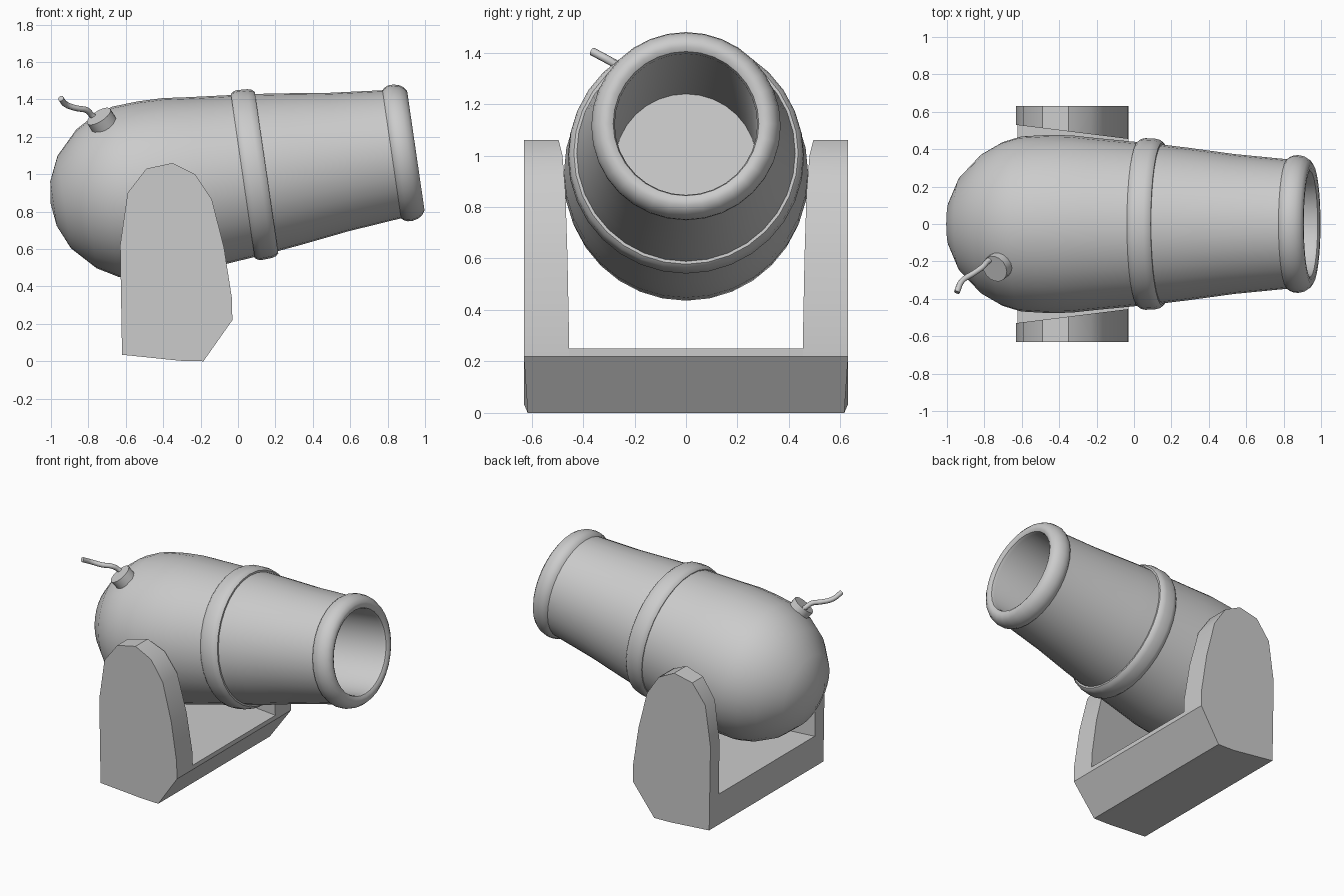
import bpy, bmesh, math
from mathutils import Matrix, Vector

if "Cube" in bpy.data.objects:
    bpy.data.objects.remove(bpy.data.objects["Cube"])

TILT = Matrix.Translation((0.09, 0, 1.0)) @ Matrix.Rotation(math.radians(-8.3), 4, 'Y')


def finish(name, bm, angle=30, matrix=Matrix()):
    bmesh.ops.remove_doubles(bm, verts=bm.verts, dist=1e-5)
    bmesh.ops.recalc_face_normals(bm, faces=bm.faces)
    mesh = bpy.data.meshes.new(name)
    bm.to_mesh(mesh)
    bm.free()
    ob = bpy.data.objects.new(name, mesh)
    bpy.context.collection.objects.link(ob)
    ob.matrix_world = matrix
    bpy.ops.object.select_all(action='DESELECT')
    ob.select_set(True)
    bpy.context.view_layer.objects.active = ob
    bpy.ops.object.shade_smooth_by_angle(angle=math.radians(angle))
    return ob


def lathe(name, profile, closed=False, segments=32):
    """Turn (along axis, radius) points around the tilted barrel axis."""
    bm = bmesh.new()
    verts = [bm.verts.new((u, 0, r)) for u, r in profile]
    edges = [bm.edges.new(p) for p in zip(verts, verts[1:])]
    if closed:
        edges.append(bm.edges.new((verts[-1], verts[0])))
    bmesh.ops.spin(bm, geom=verts + edges, cent=(0, 0, 0), axis=(1, 0, 0),
                   angle=2 * math.pi, steps=segments, use_merge=True)
    return finish(name, bm, 35, TILT)


def inner(x):
    """Inner cheek faces splay apart towards the back."""
    return 0.455 + (-0.03 - x) * 0.125


def slab(name, profile, near, far):
    """Extrude an x-z profile between two y positions given per point."""
    bm = bmesh.new()
    a = [bm.verts.new((x, near(x, z), z)) for x, z in profile]
    b = [bm.verts.new((x, far(x, z), z)) for x, z in profile]
    bm.faces.new(a)
    bm.faces.new(b[::-1])
    n = len(a)
    for i in range(n):
        j = (i + 1) % n
        bm.faces.new((a[i], b[i], b[j], a[j]))
    return finish(name, bm, 30)


# Barrel: rounded breech, taper, rolled muzzle lip, flat-bottomed bore
lathe("barrel", [
    (-1.103, 0), (-1.088, 0.12), (-1.03, 0.25), (-0.91, 0.375), (-0.80, 0.438),
    (-0.70, 0.468), (-0.56, 0.476), (-0.43, 0.474), (-0.30, 0.46), (-0.06, 0.437),
    (0.06, 0.425), (0.20, 0.408), (0.45, 0.374), (0.74, 0.346),
    (0.75, 0.357), (0.772, 0.367), (0.80, 0.368), (0.83, 0.361), (0.855, 0.345),
    (0.87, 0.322), (0.87, 0.30), (0.86, 0.283), (0.84, 0.277),
    (-0.24, 0.277), (-0.24, 0)])

# Raised band around the middle
lathe("barrel_band", [
    (-0.065, 0.42), (-0.065, 0.443), (-0.052, 0.454), (-0.03, 0.459), (0.025, 0.456),
    (0.048, 0.45), (0.063, 0.436), (0.063, 0.41)], closed=True)

# Cradle: two rounded cheeks and the cross bar
CHEEK = [(-0.62, 0.035), (-0.63, 0.62), (-0.59, 0.90), (-0.49, 1.03), (-0.35, 1.06),
         (-0.23, 1.0), (-0.14, 0.865), (-0.075, 0.61), (-0.033, 0.34),
         (-0.03, 0.22), (-0.185, 0), (-0.31, 0.003)]
for side, s in (("left", 1), ("right", -1)):
    slab("cradle_cheek_" + side, CHEEK,
         lambda x, z: s * inner(x),
         lambda x, z: s * (0.615 if z < 0.02 else 0.63))
slab("cradle_bar", [(-0.62, 0.035), (-0.623, 0.25), (-0.03, 0.25), (-0.03, 0.22),
                    (-0.185, 0), (-0.31, 0.003)],
     lambda x, z: -inner(x), lambda x, z: inner(x))

# Fuse socket on the breech
normal = Vector((-0.5, -0.39, 0.78))
bm = bmesh.new()
bmesh.ops.create_cone(bm, cap_ends=True, segments=16, radius1=0.074, radius2=0.074, depth=0.09)
finish("fuse_socket", bm, 30, Matrix.Translation((-0.722, -0.222, 1.275))
       @ normal.to_track_quat('Z', 'Y').to_matrix().to_4x4())

# Wavy fuse cord
path = [(-0.735, -0.19, 1.285), (-0.775, -0.195, 1.31), (-0.81, -0.23, 1.343),
        (-0.86, -0.265, 1.352), (-0.92, -0.305, 1.373), (-0.947, -0.365, 1.405)]
curve = bpy.data.curves.new("fuse_cord", 'CURVE')
curve.dimensions = '3D'
curve.bevel_depth = 0.016
curve.bevel_resolution = 2
curve.use_fill_caps = True
curve.resolution_u = 4
spline = curve.splines.new('BEZIER')
spline.bezier_points.add(len(path) - 1)
for p, co in zip(spline.bezier_points, path):
    p.co = co
    p.handle_left_type = p.handle_right_type = 'AUTO'
bpy.context.collection.objects.link(bpy.data.objects.new("fuse_cord", curve))
